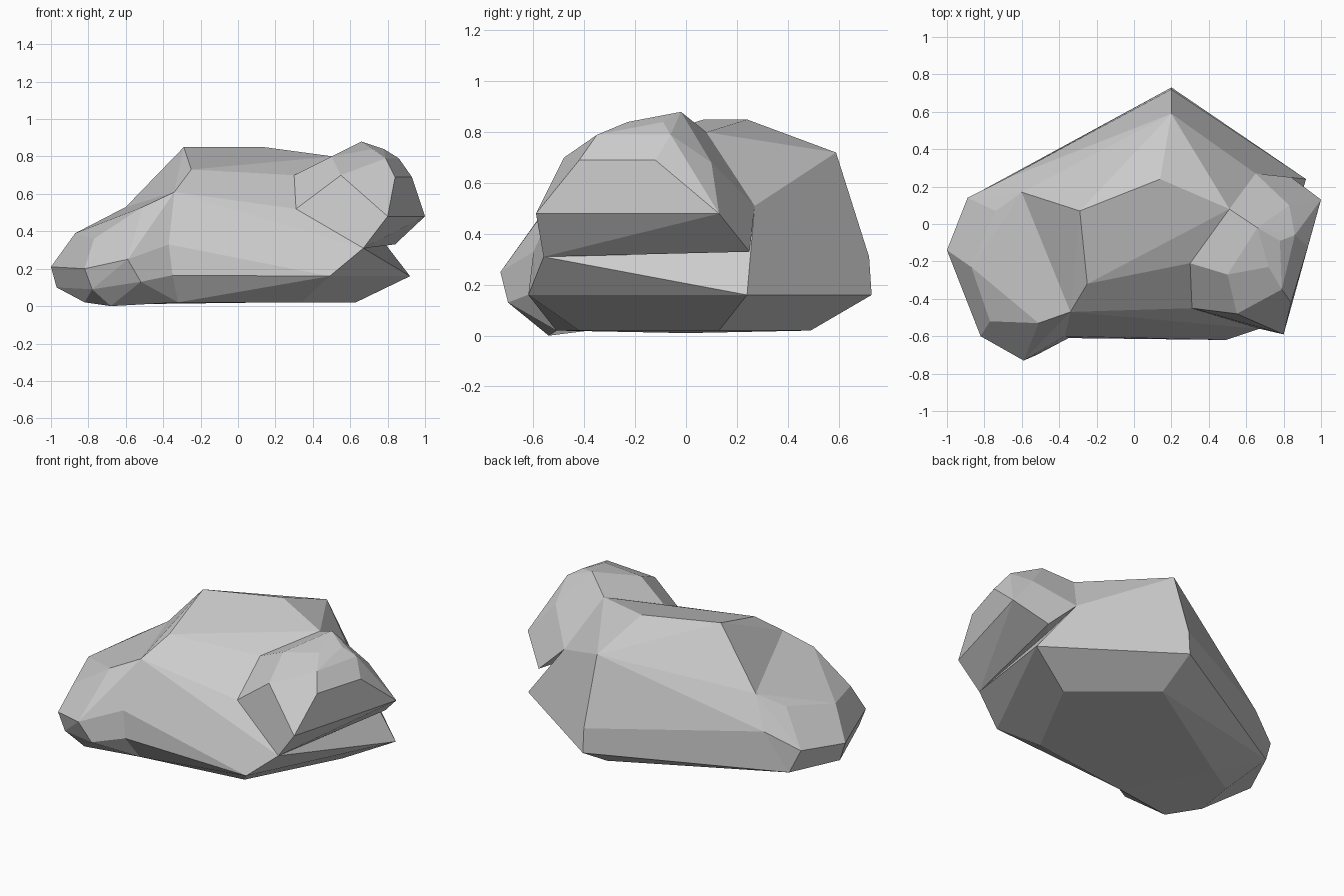
import bpy
import bmesh
import math
from mathutils import Vector

default_cube = bpy.data.objects.get("Cube")
if default_cube:
    bpy.data.objects.remove(default_cube, do_unlink=True)

# Plain stone colour
stone = bpy.data.materials.new("grey_stone")
stone.use_nodes = True
stone_colour = (.6, .6, .6, 1)
stone.diffuse_color = stone_colour
stone.node_tree.nodes["Principled BSDF"].inputs["Base Color"].default_value = stone_colour

# Corners that neighbouring boulders share, so their facets meet cleanly
shared = {
    "shoulder_front": (-.34, -.47, .61),
    "belly_front": (-.37, -.6, .33),
    "foot_front": (-.35, -.61, .165),
    "sole_front": (-.32, -.51, .02),
    "sole_back": (-.59, 0, .01),
    "ridge_back": (-.6, .17, .53),
    "flank_back": (-.7, .235, .345),
    "foot_back": (-.83, .17, .1),
    "saddle_back": (.51, .08, .8),
    "saddle_front": (.3, -.21, .7),
    "saddle_low": (.31, -.45, .52),
    "hip_front": (.67, -.56, .31),
    "hip_back": (.84, .25, .33),
    "hip_top": (.65, .27, .51),
}


def corners(*names):
    """Look up shared corners by name."""
    return [shared[name] for name in names]


def boulder(name, points, dents=()):
    """Wrap a faceted stone around its corners, then push dented corners inwards."""
    bm = bmesh.new()
    for point in points:
        bm.verts.new(Vector(point))
    for outer, inner in dents:
        bm.verts.new(Vector(outer))
    hull = bmesh.ops.convex_hull(bm, input=bm.verts)
    loose = {item for item in hull["geom_interior"] + hull["geom_unused"]
             if isinstance(item, bmesh.types.BMVert)}
    bmesh.ops.delete(bm, geom=list(loose), context='VERTS')
    for outer, inner in dents:
        nearest = min(bm.verts, key=lambda v: (v.co - Vector(outer)).length)
        nearest.co = Vector(inner)
    # Merge nearly flat neighbours into broad facets
    bmesh.ops.dissolve_limit(bm, angle_limit=math.radians(9),
                             verts=bm.verts, edges=bm.edges)
    bmesh.ops.recalc_face_normals(bm, faces=bm.faces)
    mesh = bpy.data.meshes.new(name)
    bm.to_mesh(mesh)
    bm.free()
    mesh.materials.append(stone)
    rock = bpy.data.objects.new(name, mesh)
    bpy.context.collection.objects.link(rock)
    return rock


# Large central boulder: crown, back shoulder, foot and underside
hip_dent = ((.74, .34, .53), shared["hip_top"])
main_corners = [name for name in shared if name != "hip_top"]
boulder("main_boulder", corners(*main_corners) + [
    (-.29, .07, .85), (-.25, -.32, .73), (.14, .24, .85),
    (.2, .59, .72), (.2, .72, .31), (.2, .73, .16),
    (.92, .24, .16), (.49, -.62, .16),
    (.2, .49, .02), (.63, .13, .02), (.34, -.42, .02), (-.42, .08, .02),
], dents=[hip_dent])

# Low boulder spreading out to one side
boulder("low_boulder", corners(
    "shoulder_front", "belly_front", "foot_front", "sole_front",
    "sole_back", "ridge_back", "flank_back", "foot_back") + [
    (-.51, -.53, .53), (-.77, -.52, .36), (-.87, -.23, .39), (-.74, .07, .45),
    (-.59, -.73, .25), (-.82, -.6, .2), (-1, -.14, .21), (-.89, .14, .24),
    (-.52, -.7, .13), (-.78, -.59, .09), (-.97, -.13, .1),
    (-.47, -.53, .02), (-.68, -.54, 0), (-.82, -.38, .02), (-.78, -.12, .02),
])

# High boulder overhanging the other side
boulder("high_boulder", corners(
    "saddle_back", "saddle_front", "saddle_low",
    "hip_front", "hip_back", "hip_top") + [
    (.5, -.27, .8), (.55, -.48, .7),
    (.66, -.02, .88), (.72, -.23, .84), (.78, -.09, .84),
    (.79, -.35, .79), (.86, -.06, .79),
    (.84, -.42, .69), (.93, -.12, .69), (.83, .1, .68),
    (.8, -.59, .48), (1, .13, .48),
])
